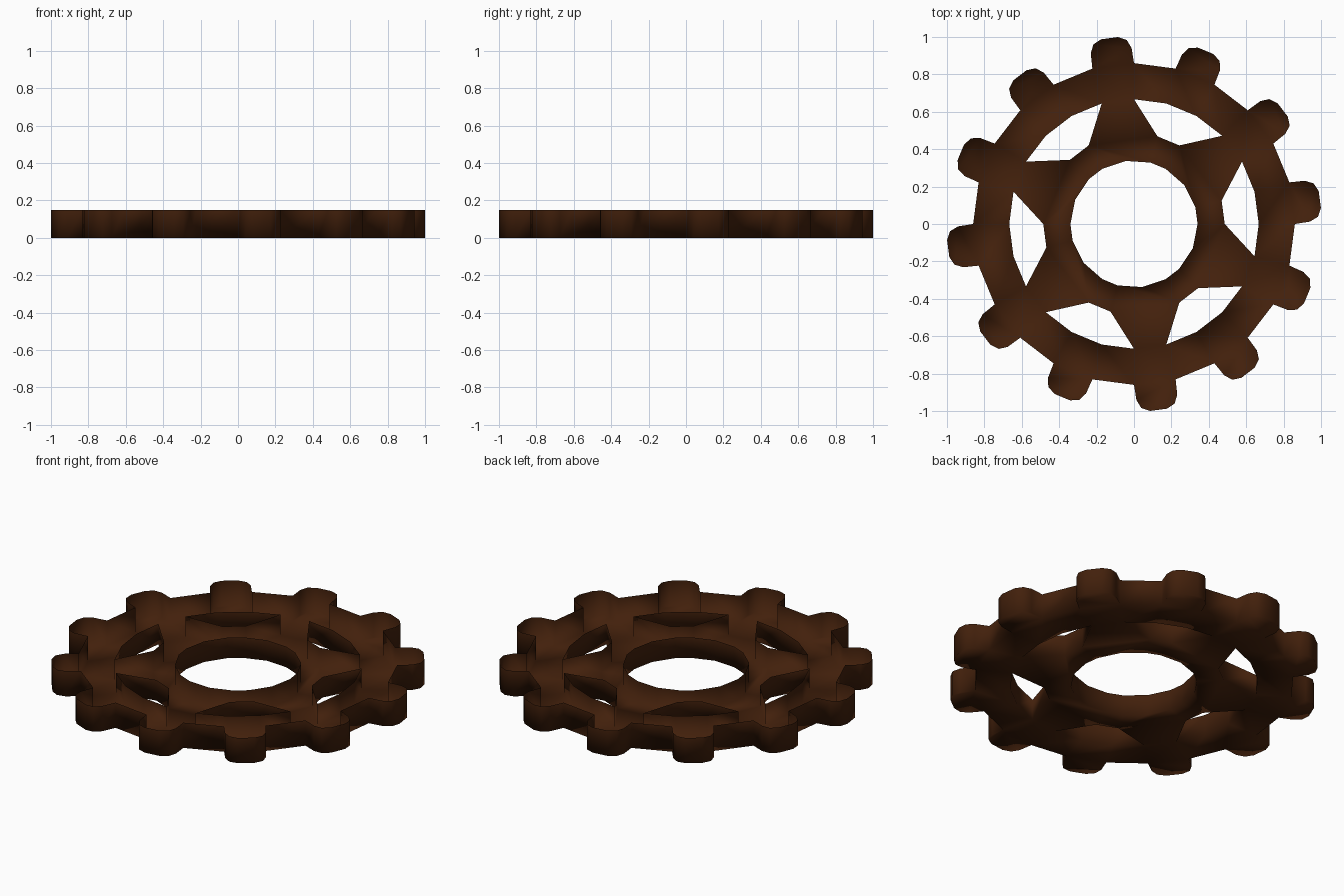
import bpy, bmesh
from math import sin, cos, radians
from mathutils import Vector

cube = bpy.data.objects.get("Cube")
if cube:
    bpy.data.objects.remove(cube)

# Material
wood = bpy.data.materials.new("dark_brown")
wood.use_nodes = True
colour = (0.055, 0.0145, 0.0035, 1)
wood.diffuse_color = colour
wood.node_tree.nodes["Principled BSDF"].inputs["Base Color"].default_value = colour

# Radii of the rings of corners, and wall heights
HOLE, HUB, INNER, RIM = 0.34, 0.485, 0.667, 0.86
OUTER_WALL, INNER_WALL = 0.15, 0.122
FIRST_SPOKE = 97.5
TOOTH = [(0.935, 0.11), (0.98, 0.09), (1.002, 0.045)]  # radial, half width

bm = bmesh.new()


def corner(r, angle):
    a = radians(angle)
    return Vector((r * cos(a), r * sin(a), 0))


def face(points):
    bm.faces.new([bm.verts.new(p) for p in points])


def tooth(angle):
    a = radians(angle)
    out, side = Vector((cos(a), sin(a), 0)), Vector((-sin(a), cos(a), 0))
    right = [out * r - side * w for r, w in TOOTH]
    left = [out * r + side * w for r, w in reversed(TOOTH)]
    face([corner(RIM, angle - 7.5)] + right + left + [corner(RIM, angle + 7.5)])


# Flat floor, one sixth at a time: spoke, hub, rim and two teeth
for i in range(6):
    s = FIRST_SPOKE + 60 * i
    face([corner(HUB, s - 22.5), corner(HUB, s + 22.5), corner(HOLE, s + 22.5),
          corner(HOLE, s), corner(HOLE, s - 22.5)])
    face([corner(HUB, s - 22.5), corner(INNER, s - 7.5),
          corner(INNER, s + 7.5), corner(HUB, s + 22.5)])
    face([corner(HOLE, s + 22.5), corner(HUB, s + 22.5),
          corner(HUB, s + 37.5), corner(HOLE, s + 37.5)])
    for k in range(4):
        a = s - 22.5 + 15 * k
        face([corner(INNER, a), corner(RIM, a), corner(RIM, a + 15), corner(INNER, a + 15)])
    tooth(s)
    tooth(s + 30)
bmesh.ops.remove_doubles(bm, verts=bm.verts, dist=0.0005)

# Face the floor downwards
for f in bm.faces:
    f.normal_update()
    if f.normal.z > 0:
        f.normal_flip()

# Thin walls stand on every border of the floor, leaving the top open
borders = [e for e in bm.edges if e.is_boundary]
ext = bmesh.ops.extrude_edge_only(bm, edges=borders)
for v in ext["geom"]:
    if isinstance(v, bmesh.types.BMVert):
        v.co.z = OUTER_WALL if v.co.length > 0.8 else INNER_WALL
bmesh.ops.recalc_face_normals(bm, faces=bm.faces[:])
if sum(f.normal.z * f.calc_area() for f in bm.faces) > 0:
    bmesh.ops.reverse_faces(bm, faces=bm.faces[:])

mesh = bpy.data.meshes.new("gear_wheel")
bm.to_mesh(mesh)
bm.free()
mesh.materials.append(wood)
mesh.shade_smooth()
gear = bpy.data.objects.new("gear_wheel", mesh)
bpy.context.collection.objects.link(gear)
